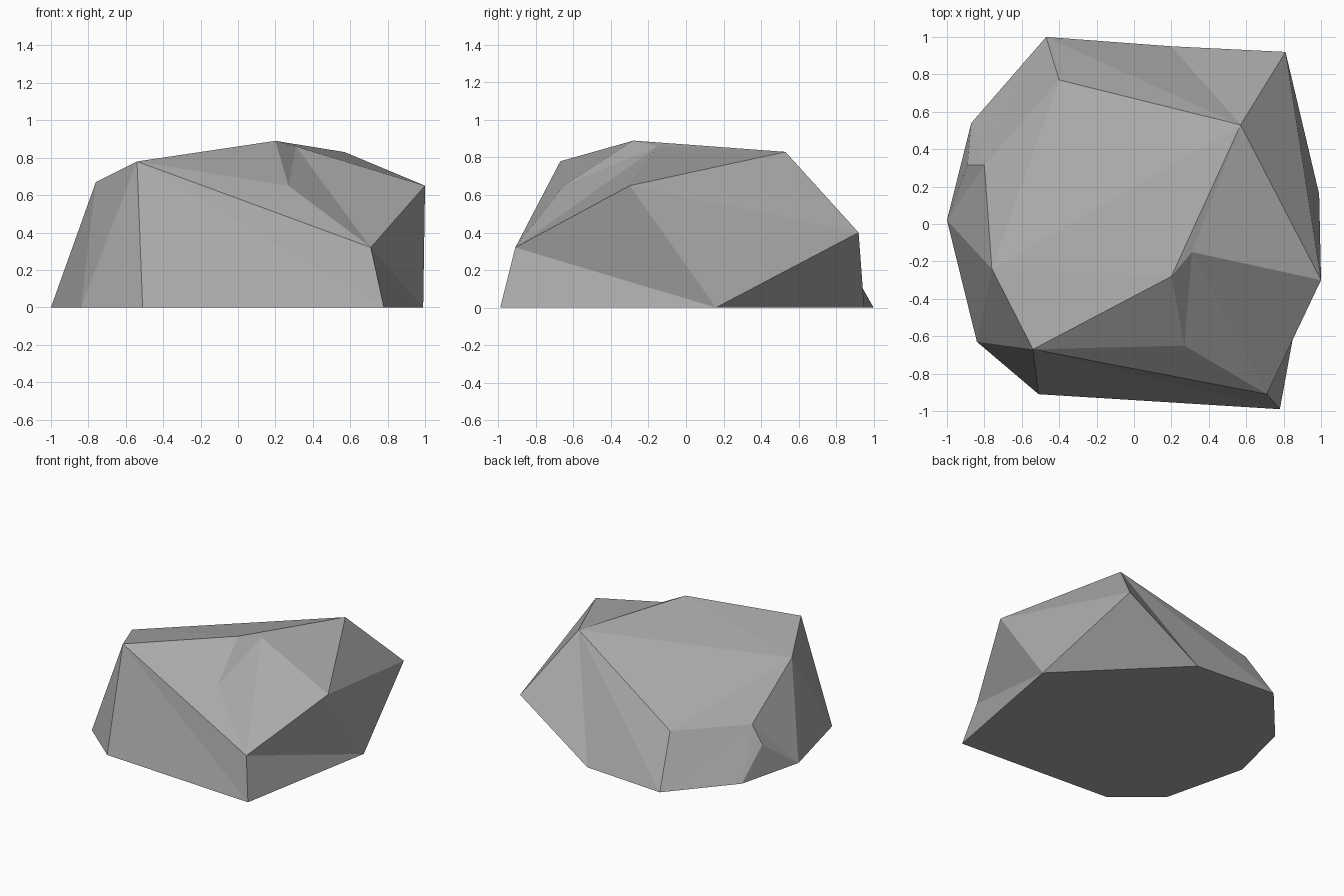
import bpy
import bmesh

if "Cube" in bpy.data.objects:
    bpy.data.objects.remove(bpy.data.objects["Cube"])

# Corner points of the boulder
PTS = {
    # footprint on the ground
    "A": (-0.47, 1.00, 0), "B": (0.20, 0.95, 0), "G": (0.99, 0.16, 0),
    "J": (0.78, -0.99, 0), "K": (-0.51, -0.91, 0), "M": (-0.84, -0.63, 0),
    "N": (-1.00, 0.02, 0), "O": (-0.87, 0.54, 0),
    # shoulders
    "C": (0.81, 0.92, 0.40), "D": (-0.40, 0.77, 0.38), "H": (1.00, -0.30, 0.65),
    "I": (0.71, -0.91, 0.32), "P": (-0.89, 0.315, 0.23), "Q": (-0.80, 0.315, 0.365),
    # crown and front notch
    "E": (-0.76, -0.24, 0.67), "F": (0.57, 0.53, 0.83), "L": (-0.54, -0.67, 0.78),
    "R": (0.20, -0.28, 0.89), "S": (0.31, -0.15, 0.86), "T": (0.27, -0.65, 0.65),
}
# Facets as triangle fans: hub corner + rim corners
FANS = [("F", "HCBADERSH"), ("L", "MKJITREM"), ("G", "JIHCB"), ("E", "MNQD"),
        ("S", "RTIH"), ("Q", "NPOAD"), ("N", "OP")]
BASE = "GBAONMKJ"

bm = bmesh.new()
v = {k: bm.verts.new(p) for k, p in PTS.items()}
for hub, rim in FANS:
    for a, b in zip(rim, rim[1:]):
        bm.faces.new((v[hub], v[a], v[b]))
bm.faces.new([v[k] for k in BASE])
bmesh.ops.recalc_face_normals(bm, faces=bm.faces[:])

mesh = bpy.data.meshes.new("boulder")
bm.to_mesh(mesh)
bm.free()

# Single stone colour
stone = bpy.data.materials.new("stone grey")
stone.diffuse_color = (0.40, 0.40, 0.40, 1)
stone.use_nodes = True
stone.node_tree.nodes["Principled BSDF"].inputs["Base Color"].default_value = stone.diffuse_color
mesh.materials.append(stone)
boulder = bpy.data.objects.new("boulder", mesh)
bpy.context.collection.objects.link(boulder)
